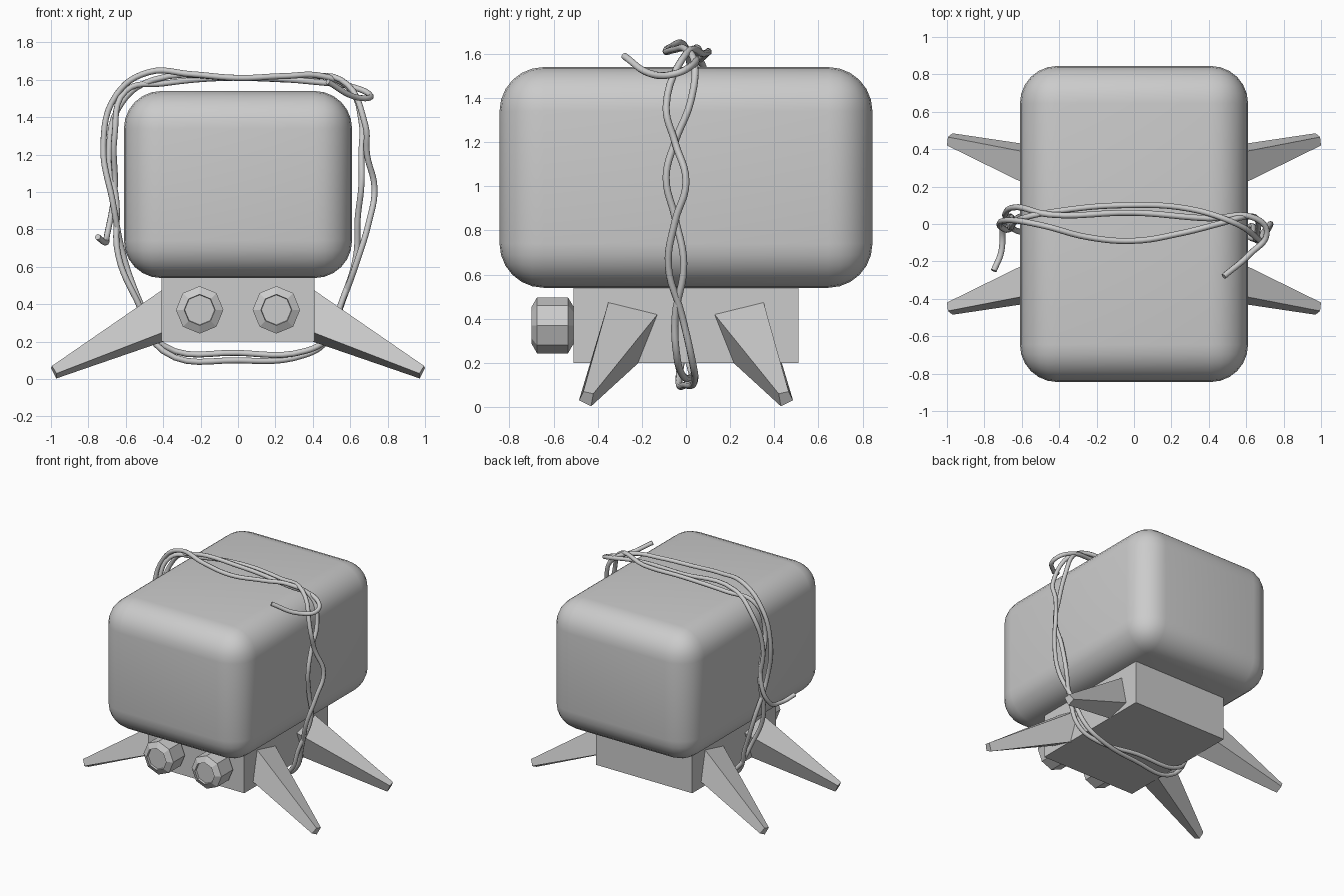
import bpy, math
from mathutils import Vector

if "Cube" in bpy.data.objects:
    bpy.data.objects.remove(bpy.data.objects["Cube"])


def mesh_object(name, verts, faces):
    me = bpy.data.meshes.new(name)
    me.from_pydata(verts, [], faces)
    ob = bpy.data.objects.new(name, me)
    bpy.context.collection.objects.link(ob)
    return ob


def box(name, lo, hi):
    lo, hi = Vector(lo), Vector(hi)
    bpy.ops.mesh.primitive_cube_add(size=1, location=(lo + hi) / 2)
    ob = bpy.context.object
    ob.name = name
    ob.scale = hi - lo
    bpy.ops.object.transform_apply(location=False, rotation=False, scale=True)
    return ob


# Rounded upper body
body = box("body", (-0.61, -0.845, 0.54), (0.61, 0.845, 1.54))
bev = body.modifiers.new("round", "BEVEL")
bev.width, bev.segments = 0.2, 6
bpy.ops.object.modifier_apply(modifier="round")
bpy.ops.object.shade_smooth_by_angle(angle=math.radians(30))

# Square base below the body
box("base", (-0.41, -0.51, 0.2), (0.41, 0.51, 0.56))

# Four tapered splayed legs: root ring, then tip ring
root = [(0.40, 0.125, 0.425), (0.40, 0.35, 0.48), (0.40, 0.40, 0.25), (0.40, 0.215, 0.2)]
tip = [(1.0, 0.42, 0.06), (0.995, 0.465, 0.07), (0.97, 0.485, 0.03), (0.972, 0.43, 0.003)]
for sx in (1, -1):
    for sy in (1, -1):
        verts = [(sx * x, sy * y, z) for x, y, z in root + tip]
        faces = [(3, 2, 1, 0), (4, 5, 6, 7)]
        faces += [(i, (i + 1) % 4, (i + 1) % 4 + 4, i + 4) for i in range(4)]
        if sx * sy > 0:
            faces = [f[::-1] for f in faces]
        leg = mesh_object("%s_%s_leg" % ("back" if sy > 0 else "front",
                                         "right" if sx > 0 else "left"), verts, faces)
        bpy.context.view_layer.objects.active = leg
        bpy.ops.object.mode_set(mode="EDIT")
        bpy.ops.mesh.select_all(action="SELECT")
        bpy.ops.mesh.normals_make_consistent(inside=False)
        bpy.ops.object.mode_set(mode="OBJECT")

# Eight-sided eyes with chamfered rims and a shallow recess
profile = [(0.085, -0.51), (0.127, -0.535), (0.127, -0.675), (0.083, -0.7), (0.08, -0.685)]
for side, cx in (("left", -0.205), ("right", 0.205)):
    verts = [(cx + r * math.sin(k * math.pi / 4), y, 0.37 + r * math.cos(k * math.pi / 4))
             for r, y in profile for k in range(8)]
    faces = [(j * 8 + k, (j + 1) * 8 + k, (j + 1) * 8 + (k + 1) % 8, j * 8 + (k + 1) % 8)
             for j in range(len(profile) - 1) for k in range(8)]
    faces += [tuple(range(8)), tuple(range(39, 31, -1))]
    eye = mesh_object(side + "_eye", verts, faces)
    bpy.context.view_layer.objects.active = eye
    bpy.ops.object.mode_set(mode="EDIT")
    bpy.ops.mesh.select_all(action="SELECT")
    bpy.ops.mesh.normals_make_consistent(inside=False)
    bpy.ops.object.mode_set(mode="OBJECT")

# Rope: one strand wound about two and a half times round the body
path = [
    (-0.75, -0.25, 0.76), (-0.71, -0.15, 0.73), (-0.70, -0.02, 0.77), (-0.66, 0.04, 1.0),
    (-0.66, -0.02, 1.3), (-0.60, 0.03, 1.54), (-0.40, 0.07, 1.58), (-0.05, 0.10, 1.61),
    (0.30, 0.08, 1.60), (0.55, 0.0, 1.60), (0.68, -0.09, 1.36), (0.69, -0.05, 1.2),
    (0.73, 0.0, 1.02), (0.70, -0.05, 0.84), (0.64, -0.08, 0.64), (0.56, -0.02, 0.42),
    (0.47, 0.03, 0.2), (0.36, 0.04, 0.13), (0.0, 0.0, 0.10), (-0.40, -0.03, 0.15),
    (-0.52, 0.02, 0.40), (-0.61, 0.04, 0.65), (-0.67, -0.03, 0.95), (-0.72, 0.0, 1.25),
    (-0.65, 0.02, 1.52), (-0.48, -0.01, 1.64), (-0.25, -0.07, 1.63), (0.0, -0.09, 1.61),
    (0.25, -0.05, 1.62), (0.45, 0.0, 1.62), (0.60, 0.04, 1.55), (0.66, 0.02, 1.38),
    (0.66, -0.05, 1.2), (0.66, -0.09, 1.04), (0.64, -0.05, 0.86), (0.63, -0.01, 0.65),
    (0.55, -0.05, 0.4), (0.48, -0.04, 0.22), (0.36, -0.02, 0.15), (0.0, 0.03, 0.14),
    (-0.40, 0.02, 0.18), (-0.54, -0.04, 0.42), (-0.64, -0.03, 0.66), (-0.65, 0.03, 0.95),
    (-0.69, 0.05, 1.22), (-0.62, 0.09, 1.48)]
# last crossing over the top to the loose end
tail = [(-0.45, 0.05, 1.60), (0.0, 0.06, 1.61), (0.40, 0.03, 1.59)]
cu = bpy.data.curves.new("rope", "CURVE")
cu.dimensions = "3D"
cu.bevel_depth, cu.bevel_resolution = 0.016, 2
cu.resolution_u, cu.use_fill_caps = 6, True
sp = cu.splines.new("BEZIER")
pts = path + tail + [(0.65, 0.03, 1.55), (0.71, -0.05, 1.51), (0.62, -0.16, 1.51), (0.48, -0.28, 1.59)]
sp.bezier_points.add(len(pts) - 1)
for bp, p in zip(sp.bezier_points, pts):
    bp.co = p
    bp.handle_left_type = bp.handle_right_type = "AUTO"
rope = bpy.data.objects.new("rope", cu)
bpy.context.collection.objects.link(rope)
bpy.ops.object.select_all(action="DESELECT")
rope.select_set(True)
bpy.context.view_layer.objects.active = rope
bpy.ops.object.convert(target="MESH")
bpy.ops.object.shade_smooth_by_angle(angle=math.radians(50))
